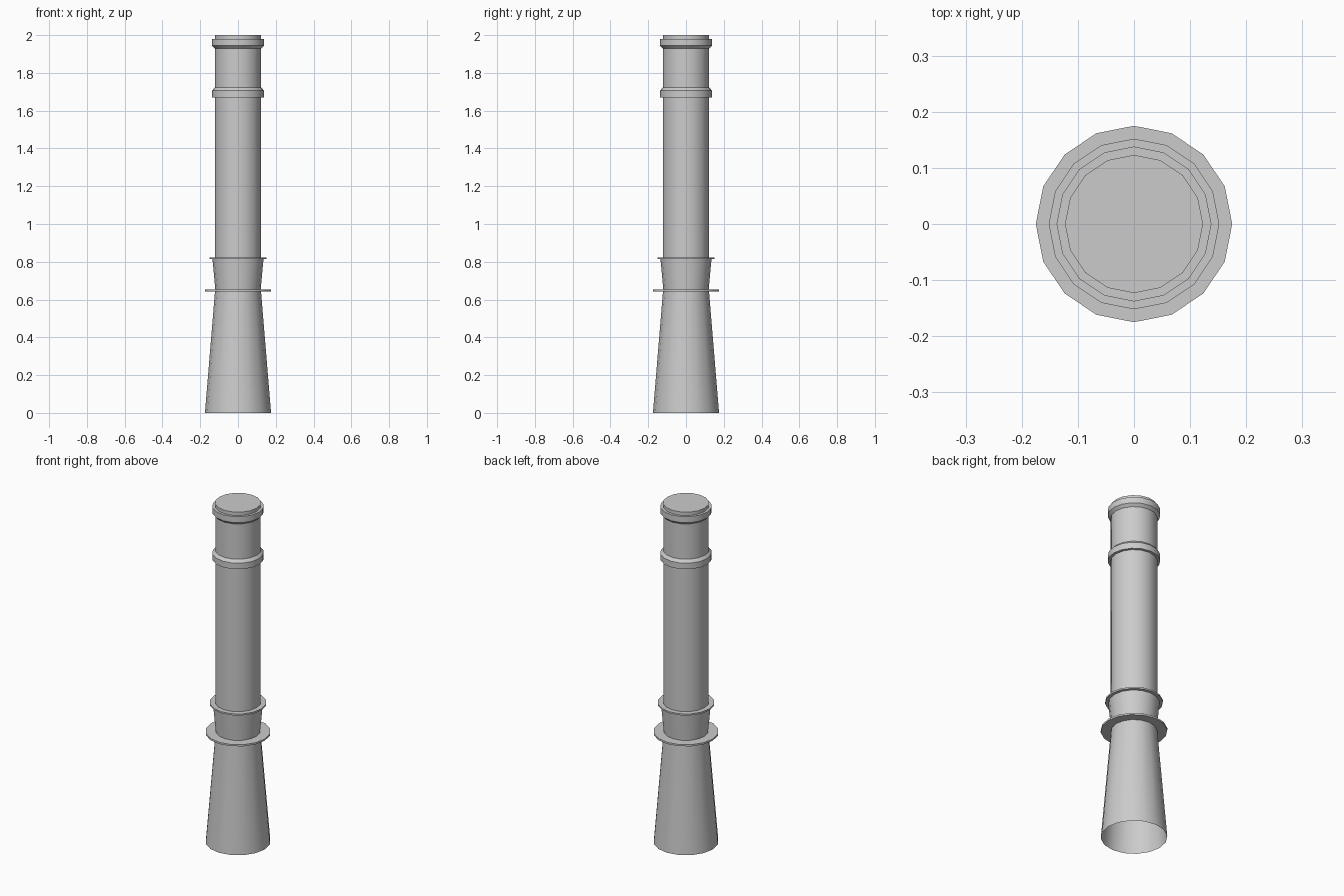
import bpy, bmesh, math

if "Cube" in bpy.data.objects:
    bpy.data.objects.remove(bpy.data.objects["Cube"])

SIDES = 16


def lathe(name, profile, cap_top=False):
    """Spin a bottom-to-top (radius, height) profile around z."""
    bm = bmesh.new()
    rings = []
    for r, z in profile:
        rings.append([bm.verts.new((r * math.cos(2 * math.pi * i / SIDES),
                                    r * math.sin(2 * math.pi * i / SIDES), z))
                      for i in range(SIDES)])
    for low, high in zip(rings, rings[1:]):
        for i in range(SIDES):
            j = (i + 1) % SIDES
            bm.faces.new((low[i], low[j], high[j], high[i]))
    if cap_top:
        bm.faces.new(rings[-1])
    mesh = bpy.data.meshes.new(name)
    bm.to_mesh(mesh)
    bm.free()
    obj = bpy.data.objects.new(name, mesh)
    bpy.context.collection.objects.link(obj)
    bpy.context.view_layer.objects.active = obj
    obj.select_set(True)
    bpy.ops.object.shade_smooth_by_angle(angle=math.radians(30))
    obj.select_set(False)
    return obj


# Flared base, open underneath
lathe("flared_base", [(0.175, 0), (0.122, 0.642)])

# Wide thin flange above the base
lathe("lower_flange", [(0.122, 0.642), (0.175, 0.642), (0.175, 0.652), (0.12, 0.652)])

# Short neck widening upwards
lathe("neck", [(0.12, 0.652), (0.135, 0.814)])

# Narrower thin flange above the neck
lathe("upper_flange", [(0.135, 0.814), (0.152, 0.814), (0.152, 0.823), (0.123, 0.823)])

# Straight shaft
lathe("shaft", [(0.123, 0.823), (0.123, 1.67)])

# Band with a sloped top edge
lathe("band", [(0.123, 1.67), (0.138, 1.67), (0.138, 1.706), (0.123, 1.722)])

# Upper shaft
lathe("upper_shaft", [(0.123, 1.722), (0.123, 1.93)])

# Top rim with bevelled underside and closed cap
lathe("top_rim", [(0.123, 1.93), (0.138, 1.945), (0.138, 1.98), (0.123, 1.98), (0.123, 2.0)],
      cap_top=True)
